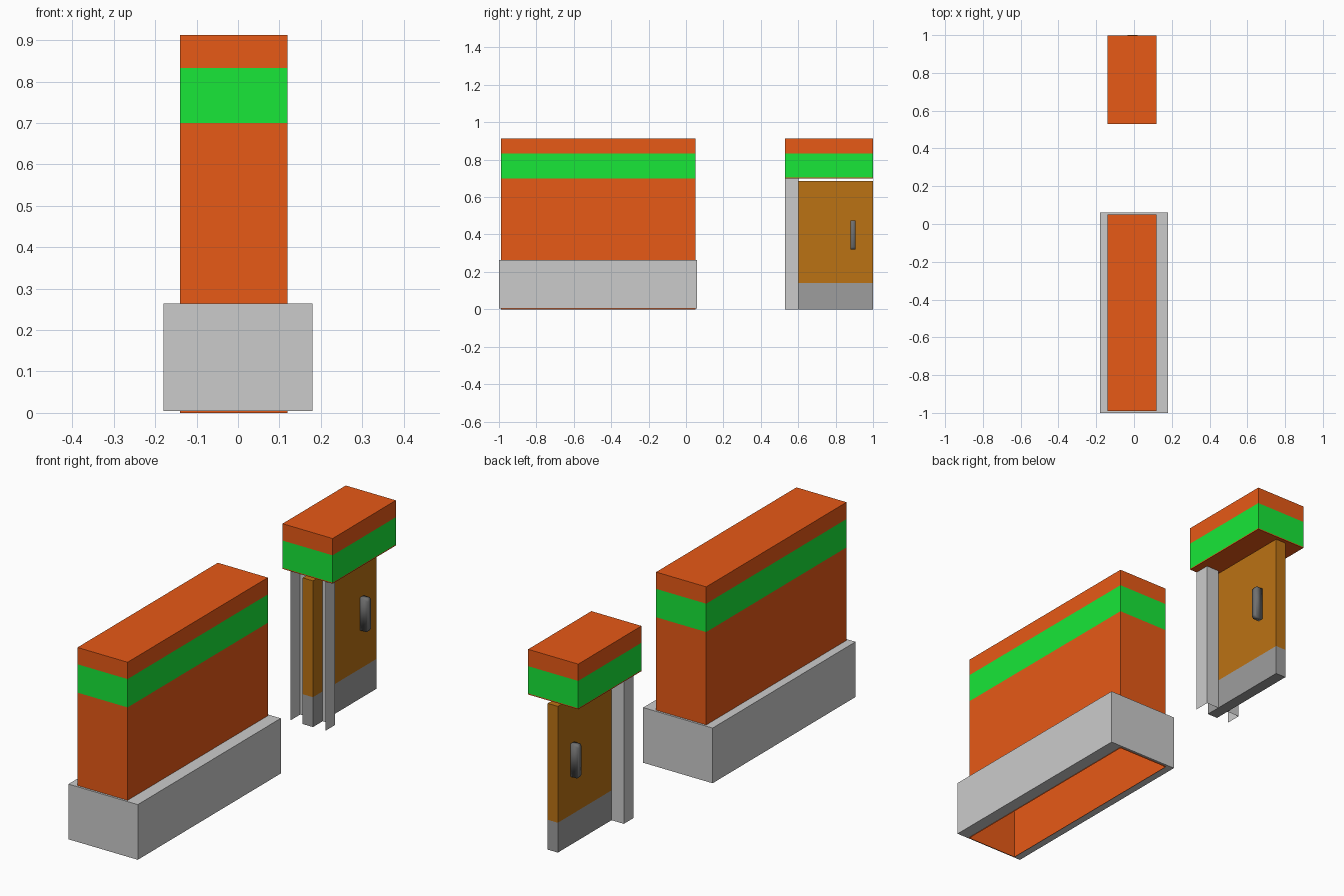
import bpy, bmesh

if "Cube" in bpy.data.objects:
    bpy.data.objects.remove(bpy.data.objects["Cube"])


def material(name, rgb):
    m = bpy.data.materials.new(name)
    m.diffuse_color = (*rgb, 1)
    m.use_nodes = True
    m.node_tree.nodes["Principled BSDF"].inputs["Base Color"].default_value = m.diffuse_color
    return m


ORANGE = material("orange_paint", (0.80, 0.10, 0.008))
GREEN = material("green_stripe", (0.009, 0.80, 0.04))
BROWN = material("brown_wood", (0.50, 0.17, 0.007))
DARK = material("dark_grey", (0.34, 0.34, 0.34))
METAL = material("handle_metal", (0.16, 0.16, 0.16))


def finish(name, bm, mats=()):
    me = bpy.data.meshes.new(name)
    bm.to_mesh(me)
    bm.free()
    for m in mats:
        me.materials.append(m)
    ob = bpy.data.objects.new(name, me)
    bpy.context.collection.objects.link(ob)
    return ob


def loft(name, rects, mats=(), bands=None, bottom=True, top=True):
    """Join rectangles (x0, x1, y0, y1, z) in order; bands gives a material per segment."""
    bm = bmesh.new()
    bands = bands or [0] * (len(rects) - 1)
    loops = [[bm.verts.new(p) for p in ((a, c, z), (b, c, z), (b, d, z), (a, d, z))]
             for a, b, c, d, z in rects]
    for low, high, band in zip(loops, loops[1:], bands):
        for i in range(4):
            j = (i + 1) % 4
            bm.faces.new((low[i], low[j], high[j], high[i])).material_index = band
    if bottom:
        bm.faces.new(loops[0][::-1]).material_index = bands[0]
    if top:
        bm.faces.new(loops[-1]).material_index = bands[-1]
    return finish(name, bm, mats)


def stack(name, area, levels, mats, bands, bottom=True):
    return loft(name, [(*area, z) for z in levels], mats, bands, bottom)


# Long wall: hollow shell, open underneath, with a green stripe
WALL = (-0.14, 0.12, -0.99, 0.05)
stack("wall", WALL, (0, 0.70, 0.833, 0.912), (ORANGE, GREEN), (0, 1, 0), bottom=False)

# Grey plinth wrapped round the wall foot
PLINTH = (-0.18, 0.18, -1.0, 0.06)
loft("plinth", [(*WALL, 0.005), (*PLINTH, 0.005), (*PLINTH, 0.264), (*WALL, 0.264)],
     bottom=False, top=False)

# Lintel above the door
stack("lintel", (-0.14, 0.12, 0.53, 0.999), (0.70, 0.705, 0.833, 0.912),
      (ORANGE, GREEN), (0, 1, 0))

# Door leaf with a grey kick plate
stack("door", (-0.035, 0.018, 0.53, 1.0), (0, 0.14, 0.686), (DARK, BROWN), (0, 1))

# Angled sheet frame posts either side of the door
for name, inner, outer in (("post_left", -0.035, -0.099), ("post_right", 0.018, 0.083)):
    bm = bmesh.new()
    path = ((outer, 0.53), (outer, 0.602), (inner, 0.602))
    lo, hi = [[bm.verts.new((x, y, z)) for x, y in path] for z in (0, 0.70)]
    for i in range(2):
        f = (lo[i], lo[i + 1], hi[i + 1], hi[i])
        bm.faces.new(f if outer < 0 else f[::-1])
    bmesh.ops.reverse_faces(bm, faces=bm.faces[:])
    finish(name, bm)

# Handles: slim bars with chamfered outer corners on both door faces
for name, face, side in (("handle_left", -0.035, -1), ("handle_right", 0.018, 1)):
    bm = bmesh.new()
    profile = ((0, 0.32), (0.033, 0.32), (0.04, 0.332), (0.04, 0.463), (0.033, 0.475), (0, 0.475))
    f = bm.faces.new([bm.verts.new((face + side * d, 0.88, z)) for d, z in profile])
    new = bmesh.ops.extrude_face_region(bm, geom=[f])["geom"]
    bmesh.ops.translate(bm, vec=(0, 0.025, 0),
                        verts=[v for v in new if isinstance(v, bmesh.types.BMVert)])
    bmesh.ops.recalc_face_normals(bm, faces=bm.faces[:])
    for f in bm.faces:
        f.smooth = True
    finish(name, bm, (METAL,))
